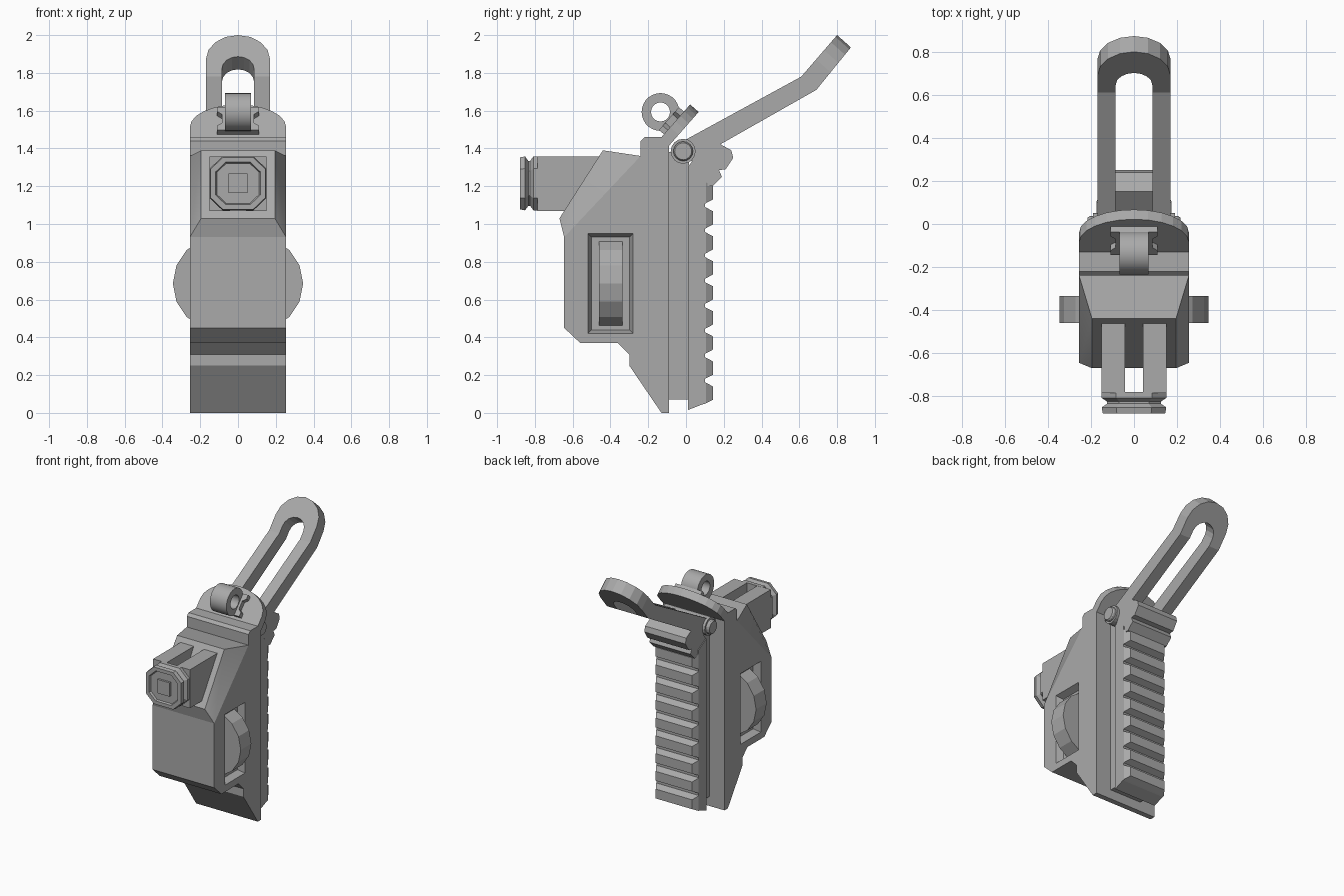
import bpy, bmesh
from math import sin, cos, pi, radians
from mathutils import Vector

cube = bpy.data.objects.get("Cube")
if cube:
    bpy.data.objects.remove(cube, do_unlink=True)

grey = bpy.data.materials.new("plain_grey")
grey.use_nodes = True
grey.diffuse_color = (0.4, 0.4, 0.4, 1)
grey.node_tree.nodes["Principled BSDF"].inputs["Base Color"].default_value = (0.4, 0.4, 0.4, 1)


def finish(name, bm, smooth=None):
    bmesh.ops.recalc_face_normals(bm, faces=bm.faces)
    mesh = bpy.data.meshes.new(name)
    bm.to_mesh(mesh)
    bm.free()
    mesh.materials.append(grey)
    obj = bpy.data.objects.new(name, mesh)
    bpy.context.collection.objects.link(obj)
    if smooth:
        bpy.ops.object.select_all(action='DESELECT')
        obj.select_set(True)
        bpy.context.view_layer.objects.active = obj
        bpy.ops.object.shade_smooth_by_angle(angle=radians(smooth))
    return obj


def loft(name, rings, closed=False, smooth=None):
    """Skin a row of equal-length rings; cap the ends or join them."""
    bm = bmesh.new()
    rows = [[bm.verts.new(p) for p in ring] for ring in rings]
    n = len(rows[0])
    pairs = list(zip(rows, rows[1:])) + ([(rows[-1], rows[0])] if closed else [])
    for a, b in pairs:
        for i in range(n):
            j = (i + 1) % n
            bm.faces.new((a[i], a[j], b[j], b[i]))
    if not closed:
        bm.faces.new(rows[0])
        bm.faces.new(rows[-1])
    return finish(name, bm, smooth)


def side_prism(name, profile, x0, x1):
    """Extrude a (y, z) profile across x."""
    return loft(name, [[(x, y, z) for y, z in profile] for x in (x0, x1)])


def box(name, x, y, z):
    return side_prism(name, [(y[0], z[0]), (y[1], z[0]), (y[1], z[1]), (y[0], z[1])], *x)


def hull(name, points, smooth=None):
    bm = bmesh.new()
    for p in points:
        bm.verts.new(p)
    bmesh.ops.convex_hull(bm, input=bm.verts)
    return finish(name, bm, smooth)


def mirrored(half):
    return half + [(-x, s) for x, s in reversed(half)]


W = 0.255

# Main housing with a side pocket for each wheel
body = side_prism("housing", [
    (-.09, 0), (-.13, 0), (-.30, .25), (-.30, .31), (-.36, .37), (-.56, .37),
    (-.645, .45), (-.645, .93), (-.24, 1.36), (-.24, 1.44), (-.22, 1.46),
    (-.13, 1.46), (-.09, 1.42)], -W, W)
for side in (-1, 1):
    cutter = hull("pocket_cutter", [
        (side * x, -.40 + a * hy, .685 + b * hz)
        for x, hy, hz in ((.275, .127, .272), (.205, .10, .245))
        for a in (-1, 1) for b in (-1, 1)])
    cutter.hide_render = True
    mod = body.modifiers.new("pocket", 'BOOLEAN')
    mod.operation = 'DIFFERENCE'
    mod.solver = 'EXACT'
    mod.object = cutter
    bpy.context.view_layer.objects.active = body
    bpy.ops.object.modifier_apply(modifier=mod.name)
    bpy.data.objects.remove(cutter, do_unlink=True)

# Tapered upper front
hull("upper_housing", [(s * x, y, z) for s in (-1, 1) for x, y, z in (
    (W, -.645, .93), (.195, -.67, 1.03), (.195, -.44, 1.39), (W, -.24, 1.36))], 20)

# Side wheels
for side, label in ((1, "left"), (-1, "right")):
    arc = [(side * (.095 + .25 * cos(k * pi / 8)), .685 + .25 * sin(k * pi / 8))
           for k in range(-3, 4)]
    loft(label + "_wheel", [[(x, y, z) for x, z in arc] for y in (-.46, -.335)])

# Front arms and octagonal knob
for side, label in ((1, "left"), (-1, "right")):
    box(label + "_front_arm", (side * .042, side * .152), (-.785, -.44), (1.07, 1.357))


def octagon(y, r):
    c = r * .55
    flat = [(r, c), (c, r), (-c, r), (-r, c), (-r, -c), (-c, -r), (c, -r), (r, -c)]
    return [(x, y, 1.215 + z * .95) for x, z in flat]


loft("knob", [octagon(y, r) for y, r in (
    (-.78, .15), (-.808, .15), (-.825, .125), (-.835, .125), (-.852, .15),
    (-.88, .145), (-.88, .118), (-.865, .112))])
box("knob_button", (-.05, .05), (-.88, -.86), (1.165, 1.268))

# Toothed rail on the back
box("rail_neck", (-.13, .13), (-.095, .015), (.07, 1.38))
side_prism("rail_base", [(.01, .015), (.10, .05), (.10, 1.25), (.01, 1.30)], -.175, .175)
for i in range(9):
    z = .105 + i * .1325
    rings = [[(x, y, z + d) for x, d in ((-w, -h), (w, -h), (w, h), (-w, h))]
             for y, w, h in ((.095, .175, .06), (.105, .175, .055), (.143, .15, .035))]
    loft(f"rail_tooth_{i + 1}", rings)
side_prism("rail_top_block", [
    (.01, 1.20), (.10, 1.20), (.14, 1.20), (.19, 1.25), (.175, 1.285), (.21, 1.29),
    (.25, 1.35), (.24, 1.39), (.15, 1.44), (.05, 1.36), (.01, 1.30)], -.17, .17)

# Tilted arched plate, with the ring foot lying on it
origin = Vector((0, -.13, 1.46))
along = Vector((0, .66, .75)).normalized()
normal = Vector((0, -along.z, along.y))


def on_plate(name, outline, low, high):
    return loft(name, [[origin + Vector((x, 0, 0)) + along * s + normal * h
                        for x, s in outline] for h in (low, high)])


arch = [(W * cos(k * pi / 12), .07 + .16 * sin(k * pi / 12)) for k in range(13)]
on_plate("arched_plate", [(W, -.04)] + arch + [(-W, -.04)], -.06, 0)
on_plate("ring_foot", mirrored([(.11, .02), (.11, .05), (.085, .07), (.085, .13),
                                (.11, .15), (.11, .18)]), -.01, .035)

# Hanging ring
loft("ring", [[(x, -.135 + r * cos(a), 1.593 + r * sin(a))
               for x, r in ((-.068, .05), (-.068, .1), (.068, .1), (.068, .05))]
              for a in (k * pi / 14 for k in range(28))], closed=True, smooth=35)

# Pivot pin with stepped caps
loft("pivot_pin", [[(x, -.015 + r * cos(k * pi / 8), 1.385 + r * sin(k * pi / 8))
                    for k in range(16)]
                   for x, r in ((-.215, .045), (-.205, .052), (-.19, .052), (-.19, .066),
                                (.19, .066), (.19, .052), (.205, .052), (.215, .045))])

# Bent handle loop
upper = [Vector(p) for p in ((-.05, 1.42), (.61, 1.78), (.80, 2.0))]
lower = [Vector(p) for p in ((.02, 1.33), (.69, 1.71), (.873, 1.935))]


def handle_point(line, x, t):
    i = 0 if t <= 1 else 1
    p = line[i].lerp(line[i + 1], t - i)
    return (x, p.x, p.y)


def loop_outline(r, start):
    bend = [(r, 0), (r, 1)]
    curve = [(r * cos(k * pi / 8), 1 + (start + r * sin(k * pi / 8)) / .29)
             for k in range(9)]
    return bend + curve + [(-x, t) for x, t in reversed(bend)]


loft("handle", [[handle_point(upper, *o), handle_point(upper, *n),
                 handle_point(lower, *n), handle_point(lower, *o)]
                for o, n in zip(loop_outline(.17, .12), loop_outline(.085, .055))])
